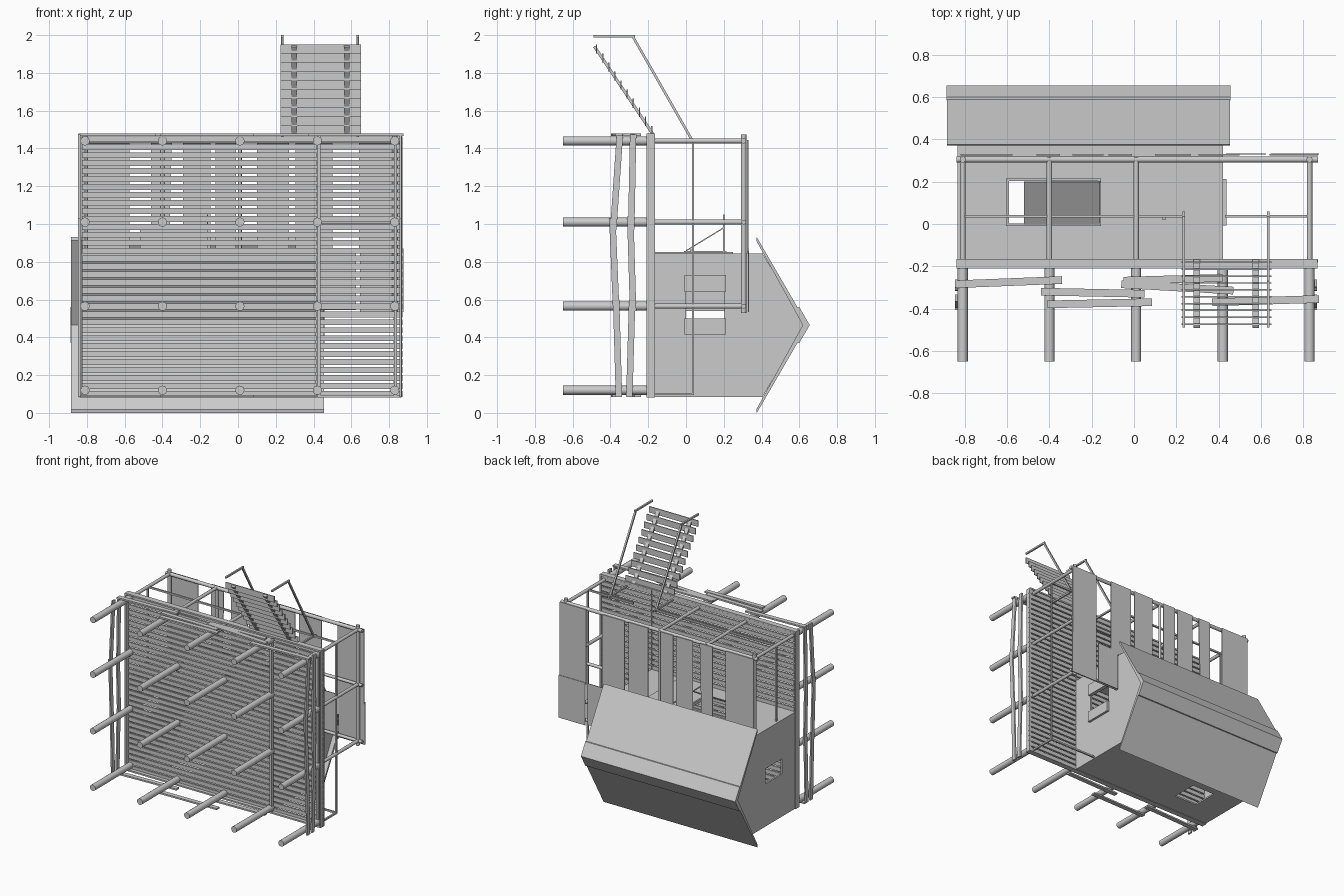
import bpy, bmesh, math, random
from mathutils import Vector, Matrix

if "Cube" in bpy.data.objects:
    bpy.data.objects.remove(bpy.data.objects["Cube"])
random.seed(3)

def finish(name, bm):
    bmesh.ops.recalc_face_normals(bm, faces=bm.faces)
    me = bpy.data.meshes.new(name)
    bm.to_mesh(me)
    bm.free()
    ob = bpy.data.objects.new(name, me)
    bpy.context.collection.objects.link(ob)
    return ob

def add_box(bm, x0, x1, y0, y1, z0, z1):
    m = Matrix.Translation(((x0+x1)/2, (y0+y1)/2, (z0+z1)/2)) @ Matrix.Diagonal((x1-x0, y1-y0, z1-z0, 1))
    bmesh.ops.create_cube(bm, size=1, matrix=m)

def boxes(name, items):
    bm = bmesh.new()
    for b in items:
        add_box(bm, *b)
    return finish(name, bm)

def beams(name, items, w, h):
    # square bars from p to q; w is measured across x (or z for bars along x)
    bm = bmesh.new()
    for p, q in items:
        p, q = Vector(p), Vector(q)
        d = (q - p).normalized()
        side = Vector((0, 0, 1)) if abs(d.x) > .7 else Vector((1, 0, 0))
        side = (side - d * side.dot(d)).normalized()
        up = d.cross(side)
        r = Matrix((side * w, up * h, d * (q - p).length)).transposed().to_4x4()
        bmesh.ops.create_cube(bm, size=1, matrix=Matrix.Translation((p + q) / 2) @ r)
    return finish(name, bm)

def poles(name, items, r):
    bm = bmesh.new()
    for p, q in items:
        p, q = Vector(p), Vector(q)
        rot = (q - p).to_track_quat('Z', 'Y').to_matrix().to_4x4()
        bmesh.ops.create_cone(bm, cap_ends=True, segments=16, radius1=r, radius2=r,
                              depth=(q - p).length, matrix=Matrix.Translation((p + q) / 2) @ rot)
    ob = finish(name, bm)
    bpy.context.view_layer.objects.active = ob
    ob.select_set(True)
    bpy.ops.object.shade_smooth_by_angle()
    ob.select_set(False)

def prism(name, pts, x0, x1):
    # (y, z) profile extruded along x
    bm = bmesh.new()
    f = bm.faces.new([bm.verts.new((x0, y, z)) for y, z in pts])
    g = bmesh.ops.extrude_face_region(bm, geom=[f])
    bmesh.ops.translate(bm, vec=(x1 - x0, 0, 0), verts=[v for v in g['geom'] if isinstance(v, bmesh.types.BMVert)])
    return finish(name, bm)

# The house lies on its back: its "up" is +y and its front is +z
XS = [-.81, -.4, .01, .42, .83]
ZS = [.12, .565, 1.01, 1.44]

# Stilts and veranda posts
poles("stilts", [((x, -.65, z), (x, -.18, z)) for x in XS for z in ZS], .024)
posts = [(x, 1.44) for x in XS if x != .42] + [(.83, 1.01), (.83, .565)]
poles("veranda_posts", [((x, -.18, z), (x, .31, z)) for x, z in posts], .013)

# Deck planks and edge boards
N, PITCH = 33, 1.39 / 33
boxes("deck_planks", [(a, b, -.182, -.168, .085 + i*PITCH, .085 + i*PITCH + .031)
                      for i in range(N) for a, b in ((-.825, .415), (.42, .87))])
boxes("deck_edge_boards", [(-.84, .865, -.21, -.165, 1.466, 1.478), (-.84, .865, -.21, -.165, .082, .094),
                           (-.84, -.828, -.21, -.165, .085, 1.475), (.855, .867, -.21, -.165, .085, 1.475)])
boxes("deck_joists", [(x - .008, x + .008, -.21, -.182, .09, 1.47) for x in (.43, .835)])

# Rough bracing boards around the stilts
fb = [(-.845, -.285, -.34, -.265), (-.44, -.32, .05, -.33), (-.41, -.38, .085, -.37),
      (-.06, -.285, .47, -.315), (-.05, -.268, .42, -.255), (.37, -.37, .875, -.355)]
beams("front_bracing", [((a, b, 1.472), (c, d, 1.472)) for a, b, c, d in fb], .012, .036)
beams("back_bracing", [((a, b, .09), (c, d, .09)) for a, b, c, d in fb[::2]], .012, .036)
sb = [(-.355, .085, -.37, .6), (-.37, .55, -.39, 1.03), (-.385, .97, -.35, 1.475),
      (-.3, .085, -.285, .6), (-.28, .54, -.295, 1.04), (-.29, .97, -.28, 1.475)]
beams("side_bracing", [((x, a, b), (x, c, d)) for x in (-.84, .86) for a, b, c, d in sb], .012, .034)

# House walls, each split around its opening
W = .012
X0, X1, Z0, Z1, YB, YT = -.835, .42, .085, .845, -.168, .405
def long_wall(name, z, a, b):
    boxes(name, [(X0, a, YB, YT, z, z+W), (b, X1, YB, YT, z, z+W),
                 (a, b, YB, 0, z, z+W), (a, b, .205, YT, z, z+W)])
def end_wall(name, x, a, b):
    boxes(name, [(x, x+W, YB, YT, Z0+W, a), (x, x+W, YB, YT, b, Z1-W),
                 (x, x+W, YB, 0, a, b), (x, x+W, .205, YT, a, b)])
    prism(name + "_gable", [(YT, Z0), (YT, Z1), (.63, .465)], x, x+W)
long_wall("front_wall", Z1-W, -.595, -.165)
long_wall("back_wall", Z0, -.6, -.4)
end_wall("right_wall", X1-W, .5, .64)
end_wall("left_wall", X0, .42, .54)

# Door, window frame and shutters
boxes("door", [(-.04, .165, YB, .25, Z1, Z1+.007)])
boxes("door_handle", [(.135, .15, .02, .04, Z1, Z1+.02)])
boxes("front_window_frame", [(-.605, -.592, -.01, .215, Z1-W, Z1+.012), (-.17, -.157, -.01, .215, Z1-W, Z1+.012),
                             (-.605, -.157, -.01, .002, Z1-W, Z1+.012), (-.605, -.157, .203, .215, Z1-W, Z1+.012)])
beams("propped_shutter", [((-.34, .0, .858), (-.34, .2, .98))], .36, .006)
beams("shutter_stay", [((-.162, .2, .85), (-.162, .2, 1.05))], .006, .006)
boxes("side_shutters", [(X1, X1+.018, -.008, .212, a, b) for a, b in ((.415, .5), (.64, .73))])

# Gabled roof and ridge cap
prism("roof", [(.375, .93), (.645, .465), (.375, 0), (.372, .018), (.618, .465), (.372, .912)], -.885, .455)
prism("ridge_cap", [(.6, .56), (.655, .465), (.6, .37), (.585, .37), (.64, .465), (.585, .56)], -.887, .457)

# Veranda canopy frame
poles("canopy_front_beam", [((-.84, .305, 1.44), (.87, .305, 1.44))], .014)
poles("canopy_side_beams", [((.83, .305, .53), (.83, .305, 1.475)), ((-.81, .305, .84), (-.81, .305, 1.475))], .014)
poles("canopy_rafters", [((x, .31, .84), (x, .31, 1.45)) for x in (-.4, .01)], .01)
poles("canopy_cross_beams", [((.4, .305, .565), (.87, .305, .565)), ((.4, .305, 1.01), (.87, .305, 1.01))], .012)

# Canopy sheets with gaps, slightly skewed by hand
sheets = [(-.82, -.575), (-.46, -.35), (-.29, -.145), (-.12, -.01), (.1, .27), (.305, .5), (.64, .87)]
for i, (a, b) in enumerate(sheets):
    ob = boxes("canopy_sheet", [(a, b, .324, .33, .85 + random.uniform(-.01, .01), 1.445)])
    for v in ob.data.vertices:
        if v.co.z < 1:
            v.co.x += random.choice((-.015, 0)) if i == 1 else 0
boxes("side_canopy_sheets", [(.435, .625, .328, .334, .545, .87), (.645, .875, .328, .334, .535, .87)])

# Railings
R = .037
rail = [((-.81, R, 1.44), (.235, R, 1.44)), ((.43, R, 1.44), (.83, R, 1.44)),
        ((.83, R, .1), (.83, R, 1.44)), ((-.81, R, .845), (-.81, R, 1.44)),
        ((.42, R, .1), (.83, R, .1))]
beams("railings", rail, .013, .013)
beams("rail_posts", [((.83, -.17, .1), (.83, R+.006, .1))]
      + [((x, -.17, 1.44), (x, .06, 1.44)) for x in (.235, .635)], .013, .013)

# Front stairs
beams("stair_stringers", [((x, -.175, 1.475), (x, -.485, 1.94)) for x in (.297, .575)], .03, .015)
boxes("stair_treads", [(.225, .65, -.185 - .0325*i, -.178 - .0325*i, 1.472 + .0478*i, 1.52 + .0478*i)
                       for i in range(10)])
for x in (.235, .635):
    beams("stair_handrail", [((x, .03, 1.448), (x, -.28, 1.99))], .013, .013)
    beams("stair_newel", [((x, -.49, 1.993), (x, -.27, 1.993))], .013, .013)
